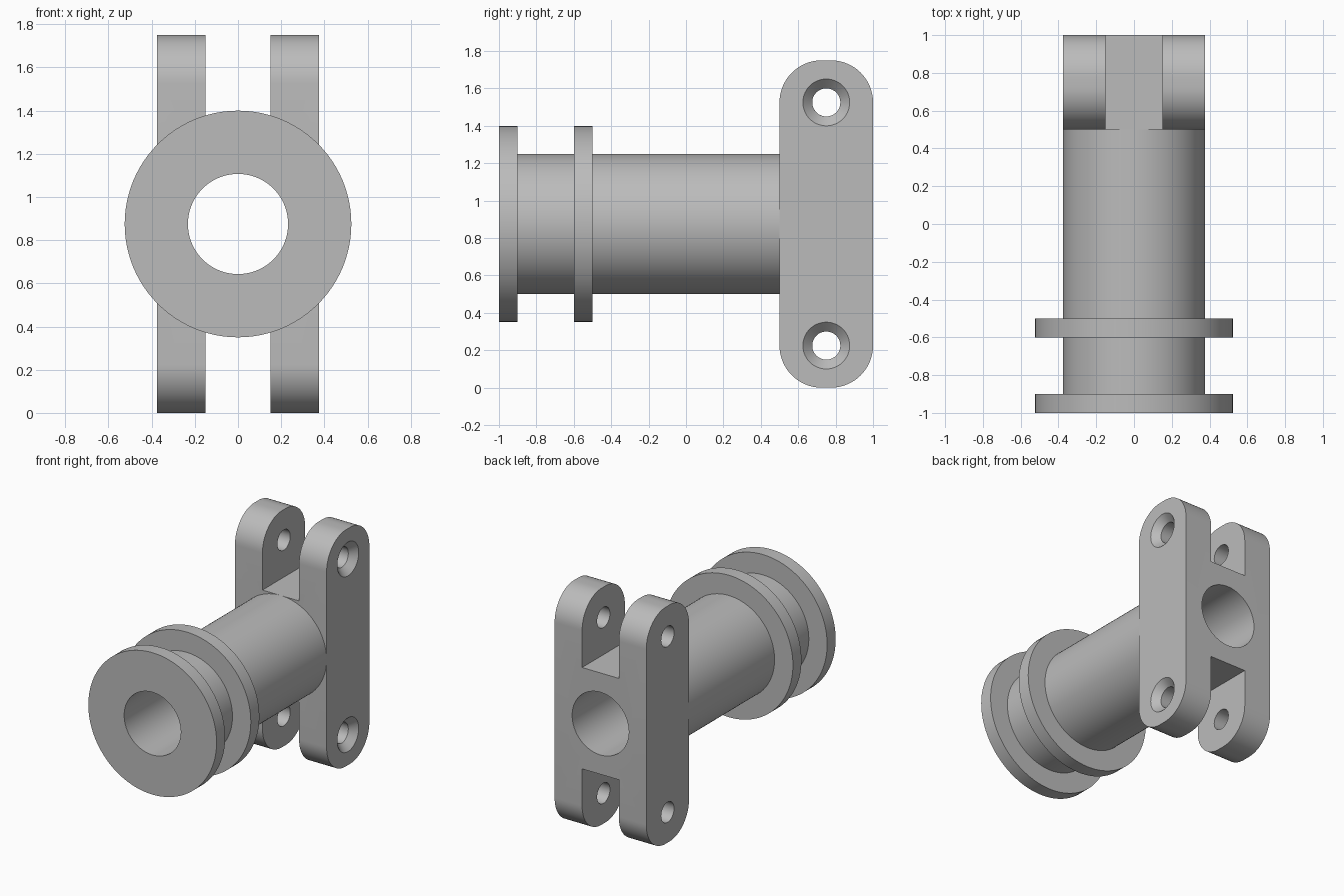
import bpy, bmesh
from math import pi, sin, cos, radians
from mathutils import Matrix, Vector

if "Cube" in bpy.data.objects:
    bpy.data.objects.remove(bpy.data.objects["Cube"])

AXIS_Z = 0.875      # height of the bore axis
BODY_R = 0.375      # tube radius, also half the yoke width
FLANGE_R = 0.525
BORE_R = 0.232
SEGMENTS = 96

grey = bpy.data.materials.new("plain grey")
grey.use_nodes = True
colour = (0.5, 0.5, 0.5, 1)
grey.diffuse_color = colour
grey.node_tree.nodes["Principled BSDF"].inputs["Base Color"].default_value = colour


def make_object(name, bm):
    bmesh.ops.recalc_face_normals(bm, faces=bm.faces)
    mesh = bpy.data.meshes.new(name)
    bm.to_mesh(mesh)
    bm.free()
    mesh.materials.append(grey)
    obj = bpy.data.objects.new(name, mesh)
    bpy.context.collection.objects.link(obj)
    return obj


def box(name, size, centre):
    bm = bmesh.new()
    matrix = Matrix.Translation(centre) @ Matrix.Diagonal((*size, 1))
    bmesh.ops.create_cube(bm, size=1, matrix=matrix)
    return make_object(name, bm)


def cone(name, r1, r2, depth, centre, rotation):
    bm = bmesh.new()
    bmesh.ops.create_cone(bm, cap_ends=True, segments=SEGMENTS, radius1=r1, radius2=r2,
                          depth=depth, matrix=Matrix.Translation(centre) @ rotation)
    return make_object(name, bm)


def smooth(obj):
    bpy.ops.object.select_all(action="DESELECT")
    obj.select_set(True)
    bpy.context.view_layer.objects.active = obj
    bpy.ops.object.shade_smooth_by_angle(angle=radians(30))


# Flanged tube: closed profile of (radius, y) spun around the bore axis
profile = [(BORE_R, -1), (FLANGE_R, -1), (FLANGE_R, -0.9), (BODY_R, -0.9),
           (BODY_R, -0.6), (FLANGE_R, -0.6), (FLANGE_R, -0.5), (BODY_R, -0.5),
           (BODY_R, 0.5), (BORE_R, 0.5)]
bm = bmesh.new()
ring = [bm.verts.new((r, y, AXIS_Z)) for r, y in profile]
edges = [bm.edges.new((a, b)) for a, b in zip(ring, ring[1:] + ring[:1])]
bmesh.ops.spin(bm, geom=ring + edges, cent=(0, 0, AXIS_Z), axis=(0, 1, 0),
               angle=2 * pi, steps=SEGMENTS, use_merge=True)
bmesh.ops.remove_doubles(bm, verts=bm.verts, dist=0.0001)
tube = make_object("flanged_tube", bm)

# Yoke: slab with rounded ends, extruded across x
CORNER = 0.225
bm = bmesh.new()
outline = []
for i, (sy, sz) in enumerate([(1, 1), (-1, 1), (-1, -1), (1, -1)]):
    for k in range(17):
        a = (i + k / 16) * pi / 2
        outline.append(bm.verts.new((-BODY_R,
                                     0.75 + sy * (0.25 - CORNER) + CORNER * cos(a),
                                     AXIS_Z + sz * (0.875 - CORNER) + CORNER * sin(a))))
face = bm.faces.new(outline)
side = bmesh.ops.extrude_face_region(bm, geom=[face])["geom"]
bmesh.ops.translate(bm, vec=(2 * BODY_R, 0, 0),
                    verts=[g for g in side if isinstance(g, bmesh.types.BMVert)])
yoke = make_object("yoke", bm)

# Cutters: bore, slots between the lugs, pin holes and their countersinks
along_x = Matrix.Rotation(pi / 2, 4, "Y")
along_y = Matrix.Rotation(pi / 2, 4, "X")
cutters = [cone("bore_cutter", BORE_R, BORE_R, 1, Vector((0, 0.75, AXIS_Z)), along_y)]
for s in (-1, 1):
    cutters.append(box("slot_cutter", (0.3, 1, 1), Vector((0, 0.75, AXIS_Z + s * 0.875))))
    pin = Vector((0, 0.75, AXIS_Z + s * 0.65))
    cutters.append(cone("pin_cutter", 0.075, 0.075, 1, pin, along_x))
    # the cone overshoots the face by 0.01 so that it cuts cleanly
    cutters.append(cone("countersink_cutter", 0.075, 0.135, 0.06,
                        pin + Vector((BODY_R - 0.02, 0, 0)), along_x))

bpy.context.view_layer.objects.active = yoke
for cutter in cutters:
    cutter.hide_render = True
    mod = yoke.modifiers.new("cut", "BOOLEAN")
    mod.operation = "DIFFERENCE"
    mod.solver = "EXACT"
    mod.object = cutter
    bpy.ops.object.modifier_apply(modifier=mod.name)
    bpy.data.objects.remove(cutter)

for part in (tube, yoke):
    smooth(part)
